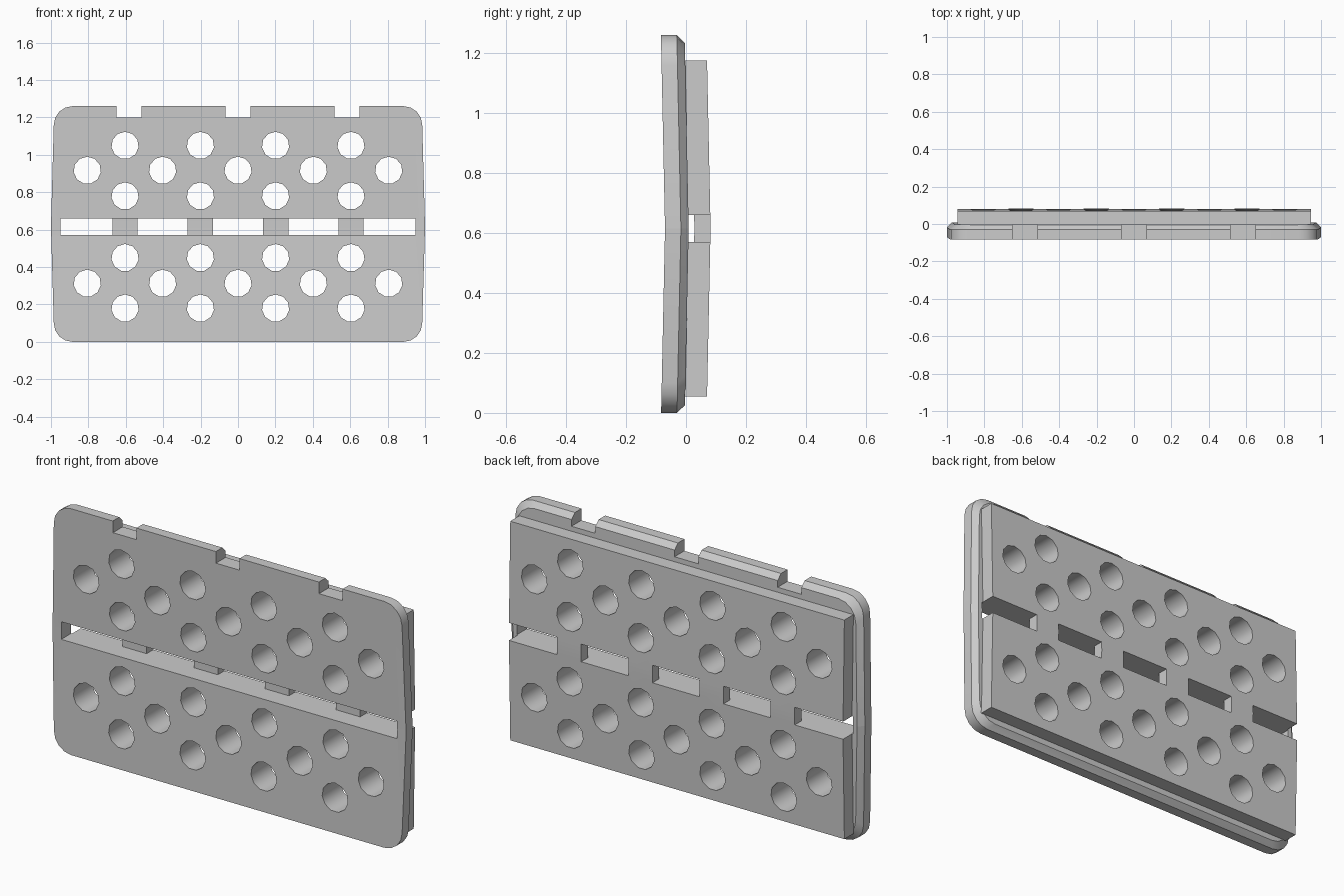
import bpy, bmesh, math
from mathutils import Matrix, Vector

cube = bpy.data.objects.get("Cube")
if cube:
    bpy.data.objects.remove(cube, do_unlink=True)

MID = 0.615       # height of the slot and of the slight crease
BEND = 0.013      # how far the crease is pushed to the back
SLOT = (MID - 0.045, MID + 0.045)

grey = bpy.data.materials.new("plain_grey")
grey.use_nodes = True
colour = (0.6, 0.6, 0.6, 1)
grey.diffuse_color = colour
grey.node_tree.nodes["Principled BSDF"].inputs["Base Color"].default_value = colour


def add_object(name, bm):
    bmesh.ops.recalc_face_normals(bm, faces=bm.faces)
    mesh = bpy.data.meshes.new(name)
    bm.to_mesh(mesh)
    bm.free()
    obj = bpy.data.objects.new(name, mesh)
    bpy.context.collection.objects.link(obj)
    return obj


def loft(bm, rings):
    """Close a solid through matching rings of points."""
    loops = [[bm.verts.new(p) for p in ring] for ring in rings]
    for a, b in zip(loops, loops[1:]):
        for i in range(len(a)):
            j = (i + 1) % len(a)
            bm.faces.new((a[i], a[j], b[j], b[i]))
    bm.faces.new(loops[0])
    bm.faces.new(loops[-1])


def add_box(bm, x0, x1, y0, y1, z0, z1):
    loft(bm, [[(x0, y, z0), (x1, y, z0), (x1, y, z1), (x0, y, z1)] for y in (y0, y1)])


def rim_outline(y, inset):
    """Rounded rectangle whose sides swell slightly at the crease."""
    r, w, top = 0.10, 0.985 - inset, 1.26 - inset
    pts = []
    corners = ((w - r, inset + r, -90), (w - r, top - r, 0),
               (r - w, top - r, 90), (r - w, inset + r, 180))
    for n, (cx, cz, start) in enumerate(corners):
        for k in range(5):
            a = math.radians(start + k * 22.5)
            pts.append((cx + r * math.cos(a), y, cz + r * math.sin(a)))
        if n in (0, 2):
            pts.append(((1 - inset) * (1 if n == 0 else -1), y, MID))
    return pts


def cut_and_bend(obj, cutter):
    """Subtract the cutter, then crease the part along the middle."""
    mod = obj.modifiers.new("openings", 'BOOLEAN')
    mod.operation, mod.solver, mod.object = 'DIFFERENCE', 'EXACT', cutter
    graph = bpy.context.evaluated_depsgraph_get()
    mesh = bpy.data.meshes.new_from_object(obj.evaluated_get(graph))
    obj.modifiers.clear()
    bm = bmesh.new()
    bm.from_mesh(mesh)
    bmesh.ops.bisect_plane(bm, geom=bm.verts[:] + bm.edges[:] + bm.faces[:],
                           plane_co=(0, 0, MID), plane_no=(0, 0, 1))
    for v in bm.verts:
        v.co.y += BEND * (1 - abs(v.co.z - MID) / MID)
    bm.to_mesh(mesh)
    bm.free()
    obj.data = mesh
    mesh.materials.clear()
    mesh.materials.append(grey)
    bpy.ops.object.select_all(action='DESELECT')
    obj.select_set(True)
    bpy.context.view_layer.objects.active = obj
    bpy.ops.object.shade_smooth_by_angle(angle=math.radians(35))


def make_holes(bm):
    """Staggered round holes, mirrored above and below the slot."""
    centres = [(x, d) for d in (0.165, 0.435) for x in (-0.604, -0.201, 0.201, 0.604)]
    centres += [(x, 0.302) for x in (-0.806, -0.403, 0, 0.403, 0.806)]
    for side in (-1, 1):
        for x, d in centres:
            place = Matrix.Translation(Vector((x, 0, MID + side * d)))
            bmesh.ops.create_cone(bm, cap_ends=True, segments=11, radius1=0.073,
                                  radius2=0.073, depth=0.5,
                                  matrix=place @ Matrix.Rotation(math.pi / 2, 4, 'X'))


# Front panel with chamfered back rim
bm = bmesh.new()
loft(bm, [rim_outline(-0.083, 0), rim_outline(-0.03, 0), rim_outline(-0.004, 0.026)])
front_panel = add_object("front_panel", bm)

bm = bmesh.new()
make_holes(bm)
add_box(bm, -0.95, 0.95, -0.3, 0.3, *SLOT)
for x in (-0.583, 0, 0.583):                # top notches
    add_box(bm, x - 0.067, x + 0.067, -0.3, 0.3, 1.2, 1.4)
front_cutter = add_object("front_cutter", bm)

# Raised back panel
bm = bmesh.new()
add_box(bm, -0.945, 0.945, -0.006, 0.069, 0.055, 1.175)
back_panel = add_object("back_panel", bm)

# Comb-shaped channel that leaves four bridges between the windows
bm = bmesh.new()
make_holes(bm)
comb = [(1.2, 0.3), (1.2, -0.3), (-1.2, -0.3), (-1.2, 0.3)]
for x in (-0.604, -0.201, 0.201, 0.604):
    a, b = x - 0.068, x + 0.068
    comb += [(a, 0.3), (a, 0.015), (b, 0.015), (b, 0.3)]
loft(bm, [[(x, y, z) for x, y in comb] for z in SLOT])
back_cutter = add_object("back_cutter", bm)

bpy.context.view_layer.update()
cut_and_bend(front_panel, front_cutter)
cut_and_bend(back_panel, back_cutter)

for helper in (front_cutter, back_cutter):
    bpy.data.objects.remove(helper, do_unlink=True)
